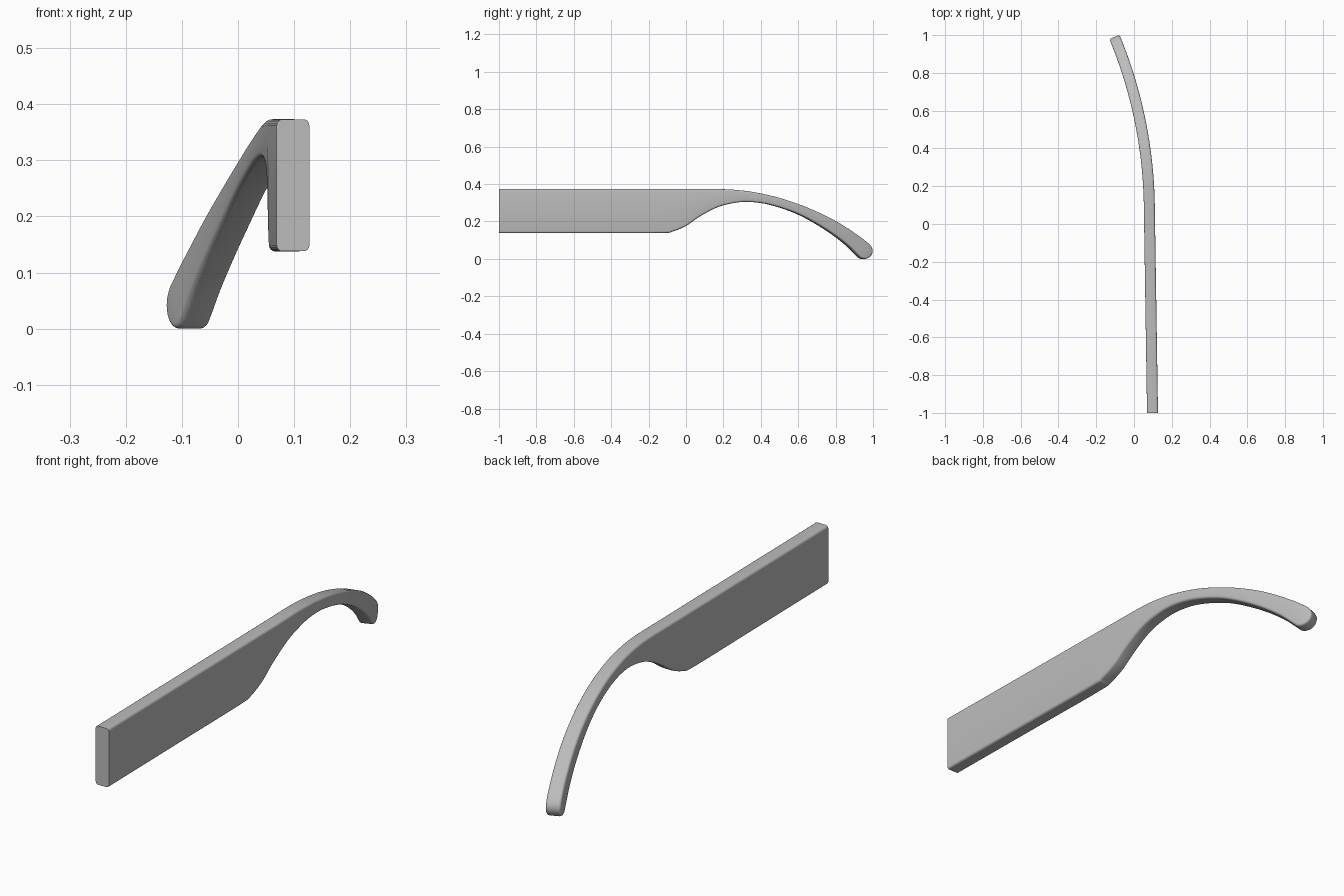
import bpy, bmesh, math
from mathutils import Vector

cube = bpy.data.objects.get("Cube")
if cube:
    bpy.data.objects.remove(cube, do_unlink=True)

HALF = 0.029      # half thickness
ROUND = 0.01      # rounding of the long edges
BEND_Y, RADIUS, SLOPE = 0.1, 2.42, 0.0155

# Side profile as (y, z) pairs from the hinge end to the tip
top = [(-1, .373), (-.55, .373), (-.14, .373), (-.07, .373), (0, .373), (.07, .373),
       (.165, .373), (.25, .370), (.36, .357), (.5, .325), (.65, .272), (.79, .205),
       (.91, .128), (.973, .079)]
low = [(-1, .138), (-.55, .138), (-.14, .138), (-.07, .147), (0, .176), (.07, .224),
       (.16, .273), (.24, .296), (.33, .305), (.45, .289), (.60, .238), (.745, .157),
       (.85, .080), (.914, .018)]


def smooth_path(points, steps=5):
    """Catmull-Rom curve through the points."""
    p = [Vector(q) for q in points]
    p = [2 * p[0] - p[1]] + p + [2 * p[-1] - p[-2]]
    out = []
    for a, b, c, d in zip(p, p[1:], p[2:], p[3:]):
        for i in range(steps):
            t = i / steps
            out.append(.5 * (2 * b + (c - a) * t + (2 * a - 5 * b + 4 * c - d) * t * t
                             + (3 * b - a - 3 * c + d) * t ** 3))
    return out + [p[-2]]


def cap(start, turn):
    """Quarter of the round tip."""
    return [Vector((.948 + .042 * math.cos(math.radians(start + turn * a)),
                    .042 + .042 * math.sin(math.radians(start + turn * a))))
            for a in range(12, 90, 12)]


def bend(y, z, offset):
    """Place a profile point on the inward-curving arm."""
    s = SLOPE + max(0, y - BEND_Y) / RADIUS
    ang = math.asin(s)
    if y < BEND_Y:
        x = .081 - SLOPE * (y - BEND_Y)
        ang = 0
    else:
        x = .081 - RADIUS * (math.cos(math.asin(SLOPE)) - math.cos(ang))
    return (x + offset * math.cos(ang), y + offset * math.sin(ang), z)


upper = smooth_path(top) + cap(45, -1)
lower = smooth_path(low) + cap(225, 1)
outline = upper + lower[::-1]
n = len(outline)

# Inward normals of the outline; the hinge end stays flat
normals = []
for i in range(n):
    d = outline[min(i + 1, n - 1)] - outline[max(i - 1, 0)]
    normals.append(Vector((d.y, -d.x)).normalized())

# Layers across the thickness, inset near both flanks
layers = []
for k in range(5):
    a = math.radians(90 * k / 4)
    layers.append((HALF - ROUND + ROUND * math.cos(a), ROUND * (1 - math.sin(a))))
layers += [(-o, inset) for o, inset in reversed(layers)]

bm = bmesh.new()
rows = []
for offset, inset in layers:
    row = []
    for p, nrm in zip(outline, normals):
        q = p + nrm * inset
        row.append(bm.verts.new(bend(q.x, q.y, offset)))
    rows.append(row)

# Rim, flanks and hinge end
for r, s in zip(rows, rows[1:]):
    for i in range(n - 1):
        bm.faces.new((r[i], r[i + 1], s[i + 1], s[i]))
for r in (rows[0], rows[-1]):
    for i in range(n // 2 - 1):
        bm.faces.new((r[i], r[i + 1], r[n - 2 - i], r[n - 1 - i]))
bm.faces.new([r[0] for r in rows] + [r[-1] for r in reversed(rows)])
bmesh.ops.recalc_face_normals(bm, faces=bm.faces)

mesh = bpy.data.meshes.new("temple_arm")
bm.to_mesh(mesh)
bm.free()
arm = bpy.data.objects.new("temple_arm", mesh)
bpy.context.collection.objects.link(arm)

# Plain grey material
grey = bpy.data.materials.new("light grey")
grey.use_nodes = True
colour = (.5, .5, .5, 1)
grey.diffuse_color = colour
grey.node_tree.nodes["Principled BSDF"].inputs["Base Color"].default_value = colour
mesh.materials.append(grey)

bpy.ops.object.select_all(action='DESELECT')
arm.select_set(True)
bpy.context.view_layer.objects.active = arm
bpy.ops.object.shade_smooth_by_angle(angle=math.radians(35))
